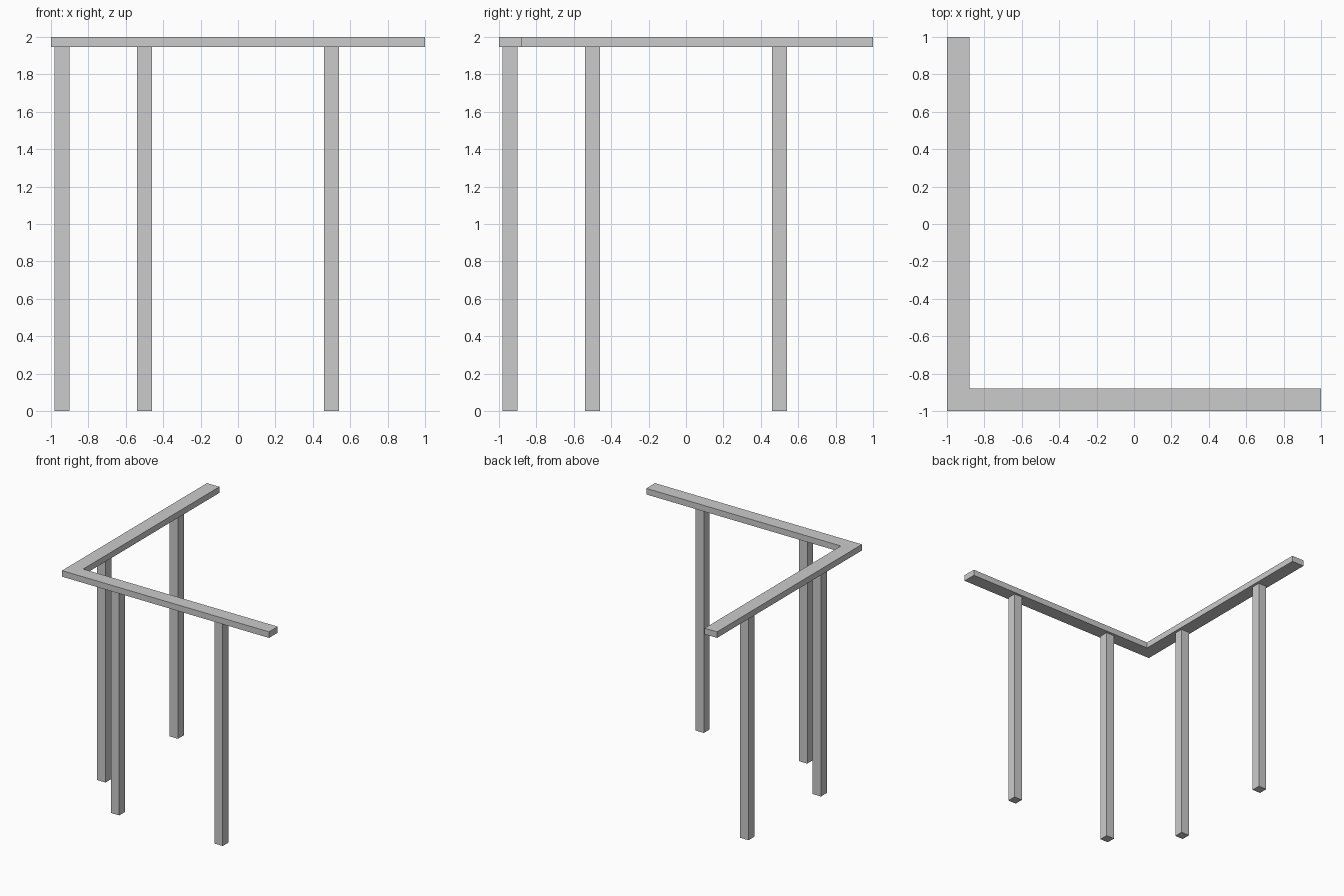
import bpy, bmesh

if "Cube" in bpy.data.objects:
    bpy.data.objects.remove(bpy.data.objects["Cube"])

RAIL_BOTTOM, TOP = 1.947, 2.0
RAIL_W, POST_W = 0.12, 0.08
MID = -1 + RAIL_W / 2 - 0.002  # centre line of the posts


def extrude_profile(name, points, z0, z1):
    bm = bmesh.new()
    face = bm.faces.new([bm.verts.new((x, y, z0)) for x, y in points])
    new = bmesh.ops.extrude_face_region(bm, geom=[face], use_keep_orig=True)["geom"]
    verts = [g for g in new if isinstance(g, bmesh.types.BMVert)]
    bmesh.ops.translate(bm, verts=verts, vec=(0, 0, z1 - z0))
    bmesh.ops.recalc_face_normals(bm, faces=bm.faces)
    mesh = bpy.data.meshes.new(name)
    bm.to_mesh(mesh)
    bm.free()
    obj = bpy.data.objects.new(name, mesh)
    bpy.context.collection.objects.link(obj)
    return obj


def post(name, x, y):
    h = POST_W / 2
    extrude_profile(name, [(x - h, y - h), (x + h, y - h), (x + h, y + h), (x - h, y + h)],
                    0, RAIL_BOTTOM)


# L-shaped top rail
i = -1 + RAIL_W
extrude_profile("corner_rail", [(-1, -1), (1, -1), (1, i), (i, i), (i, 1), (-1, 1)],
                RAIL_BOTTOM, TOP)

# Two posts under each arm
for label, d in (("inner", -0.5), ("outer", 0.5)):
    post(f"front_{label}_post", d, MID)
    post(f"left_{label}_post", MID, d)
